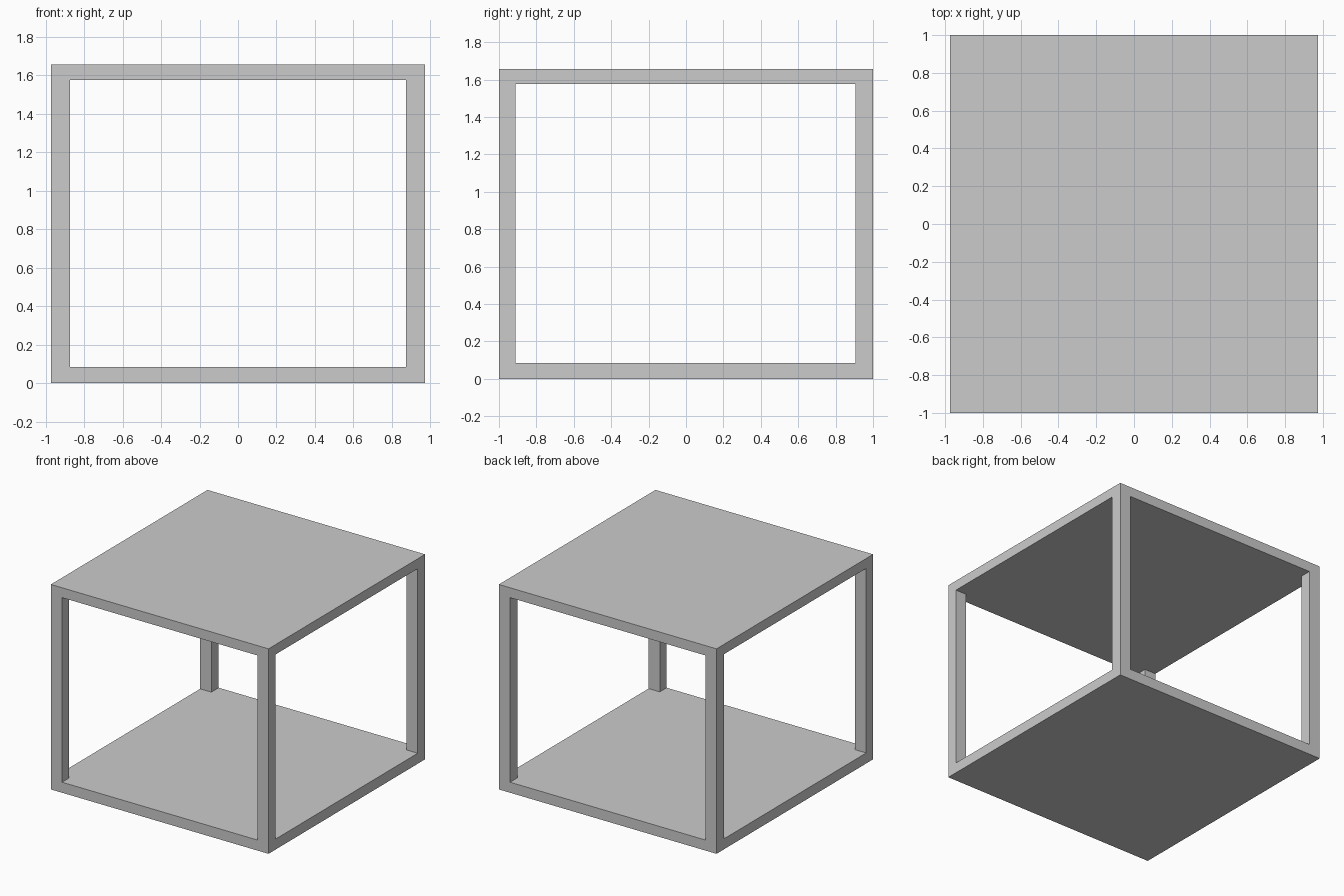
import bpy, bmesh
from mathutils import Vector

if "Cube" in bpy.data.objects:
    bpy.data.objects.remove(bpy.data.objects["Cube"])

grey = bpy.data.materials.new("light_grey")
grey.diffuse_color = (0.6, 0.6, 0.6, 1)
grey.use_nodes = True
grey.node_tree.nodes["Principled BSDF"].inputs["Base Color"].default_value = grey.diffuse_color


def box(name, lo, hi, caps=True):
    """Axis-aligned box between two corners, optionally without top and bottom."""
    lo, hi = Vector(lo), Vector(hi)
    bm = bmesh.new()
    bmesh.ops.create_cube(bm, size=1)
    bmesh.ops.scale(bm, vec=hi - lo, verts=bm.verts)
    bmesh.ops.translate(bm, vec=(lo + hi) / 2, verts=bm.verts)
    if not caps:
        ends = [f for f in bm.faces if abs(f.normal.z) > 0.5]
        bmesh.ops.delete(bm, geom=ends, context='FACES_ONLY')
    mesh = bpy.data.meshes.new(name)
    bm.to_mesh(mesh)
    bm.free()
    mesh.materials.append(grey)
    bpy.context.collection.objects.link(bpy.data.objects.new(name, mesh))


X, Y, H = 0.973, 1.0, 1.657        # half width, half depth, height
XI = 0.873                         # inner face of posts in x
Z0, Z1 = 0.085, 1.577              # inner faces of the two boards

# Boards
box("bottom_shelf", (-X, -Y, 0), (X, Y, Z0))
box("table_top", (-X, -Y, Z1), (X, Y, H))

# Corner posts, open where they meet the boards
for row, y0, y1 in (("front", -Y, -0.912), ("back", 0.906, Y)):
    for side, x0, x1 in (("left", -X, -XI), ("right", XI, X)):
        box(f"{row}_{side}_post", (x0, y0, Z0), (x1, y1, Z1), caps=False)
